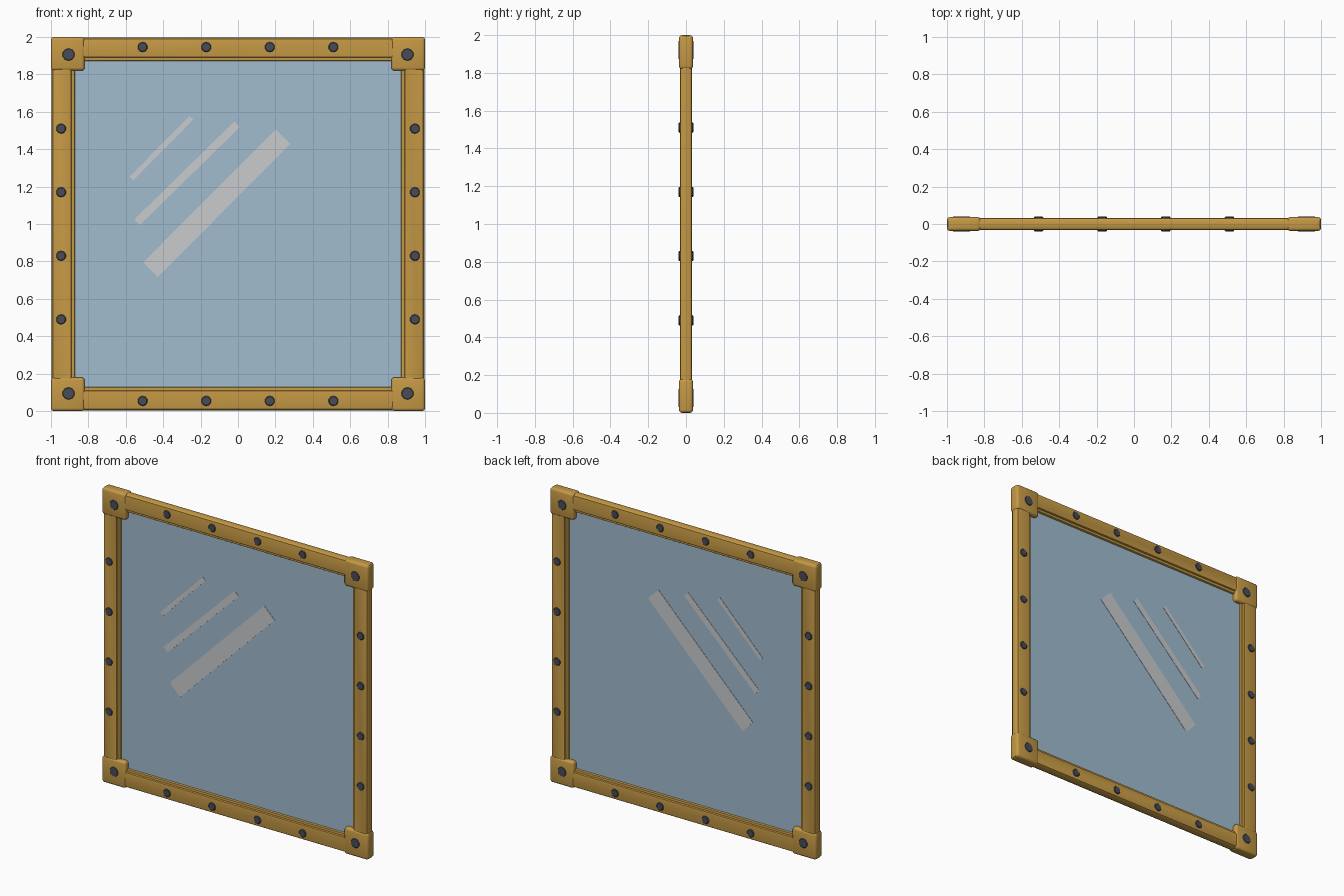
import bpy, bmesh, math
from mathutils import Matrix, Vector

if "Cube" in bpy.data.objects:
    bpy.data.objects.remove(bpy.data.objects["Cube"])


def material(name, srgb):
    m = bpy.data.materials.new(name)
    lin = [((c / 255 + 0.055) / 1.055) ** 2.4 for c in srgb]
    m.diffuse_color = (*lin, 1)
    m.use_nodes = True
    m.node_tree.nodes["Principled BSDF"].inputs["Base Color"].default_value = m.diffuse_color
    return m


BRASS = material("brass", (197, 153, 69))
GLASS = material("pale_blue_glass", (161, 188, 207))
SHINE = material("pale_grey_shine", (200, 203, 206))
IRON = material("dark_iron", (72, 76, 88))


def finish(bm, name, mat, smooth=True):
    bmesh.ops.recalc_face_normals(bm, faces=bm.faces)
    me = bpy.data.meshes.new(name)
    bm.to_mesh(me)
    bm.free()
    me.materials.append(mat)
    ob = bpy.data.objects.new(name, me)
    bpy.context.collection.objects.link(ob)
    if smooth:
        bpy.ops.object.select_all(action='DESELECT')
        ob.select_set(True)
        bpy.context.view_layer.objects.active = ob
        bpy.ops.object.shade_smooth_by_angle(angle=math.radians(35))
    return ob


def square_ring(name, half_profile, mat):
    """Sweep a (radius, depth) profile, mirrored front to back, round a square."""
    profile = half_profile + [(r, -y) for r, y in reversed(half_profile)]
    bm = bmesh.new()
    loops = [[bm.verts.new((sx * r, y, 1 + sz * r)) for r, y in profile]
             for sx, sz in ((-1, -1), (1, -1), (1, 1), (-1, 1))]
    n = len(profile)
    for i in range(4):
        a, b = loops[i], loops[(i + 1) % 4]
        for j in range(n):
            k = (j + 1) % n
            bm.faces.new((a[j], b[j], b[k], a[k]))
    return finish(bm, name, mat)


def box(name, center, size, mat, bevel=0.0, angle=0.0):
    bm = bmesh.new()
    bmesh.ops.create_cube(bm, size=1, matrix=Matrix.Translation(center)
                          @ Matrix.Rotation(angle, 4, 'Y')
                          @ Matrix.Diagonal((*size, 1)))
    if bevel:
        bmesh.ops.bevel(bm, geom=bm.edges[:], offset=bevel, segments=3,
                        profile=0.5, affect='EDGES')
    return finish(bm, name, mat, bevel > 0)


def bolt(name, x, z, radius, half_depth):
    """Bolt passing through the frame with a chamfered head on each side."""
    bm = bmesh.new()
    rot = Matrix.Rotation(math.pi / 2, 4, 'X')
    bmesh.ops.create_cone(bm, cap_ends=True, segments=10, radius1=radius,
                          radius2=radius, depth=2 * half_depth,
                          matrix=Matrix.Translation((x, 0, z)) @ rot)
    rims = [e for e in bm.edges
            if abs(e.verts[0].co.y - e.verts[1].co.y) < 1e-4]
    bmesh.ops.bevel(bm, geom=rims, offset=0.004, segments=1, affect='EDGES')
    finish(bm, name, IRON, False)


# Outer frame and the thinner lip holding the pane
square_ring("frame", [(0.890, 0.024), (0.893, 0.029), (0.902, 0.033),
                      (0.975, 0.033), (0.988, 0.029), (0.996, 0.016)], BRASS)
square_ring("inner_lip", [(0.872, 0.012), (0.875, 0.017), (0.880, 0.019),
                          (0.900, 0.019)], BRASS)

# Glass pane
box("glass_pane", (0, 0, 1), (1.77, 0.010, 1.77), GLASS)

# Diagonal shine streaks, visible on both faces of the pane
for i, (x0, z0, x1, z1, width) in enumerate((
        (-0.570, 1.243, -0.249, 1.568, 0.028),
        (-0.540, 1.009, -0.005, 1.533, 0.042),
        (-0.468, 0.756, 0.241, 1.467, 0.110))):
    a, b = Vector((x0, 0, z0)), Vector((x1, 0, z1))
    d = b - a
    for side in (-1, 1):
        box(f"shine_streak_{i}_{'front' if side < 0 else 'back'}",
            (a + b) / 2 + Vector((0, side * 0.005, 0)),
            (d.length, 0.004, width), SHINE, angle=-math.atan2(d.z, d.x))

# Corner brackets with large bolts
for sx in (-1, 1):
    for sz in (-1, 1):
        box("corner_bracket", (sx * 0.91, 0, 1 + sz * 0.91),
            (0.18, 0.074, 0.18), BRASS, bevel=0.016)
        bolt("corner_bolt", sx * 0.906, 1 + sz * 0.906, 0.034, 0.040)

# Small bolts along each side of the frame
for t in (-0.51, -0.17, 0.17, 0.51):
    for s in (-1, 1):
        bolt("rail_bolt", t, 1 + s * 0.946, 0.027, 0.039)
        bolt("stile_bolt", s * 0.946, 1 + t, 0.027, 0.039)
